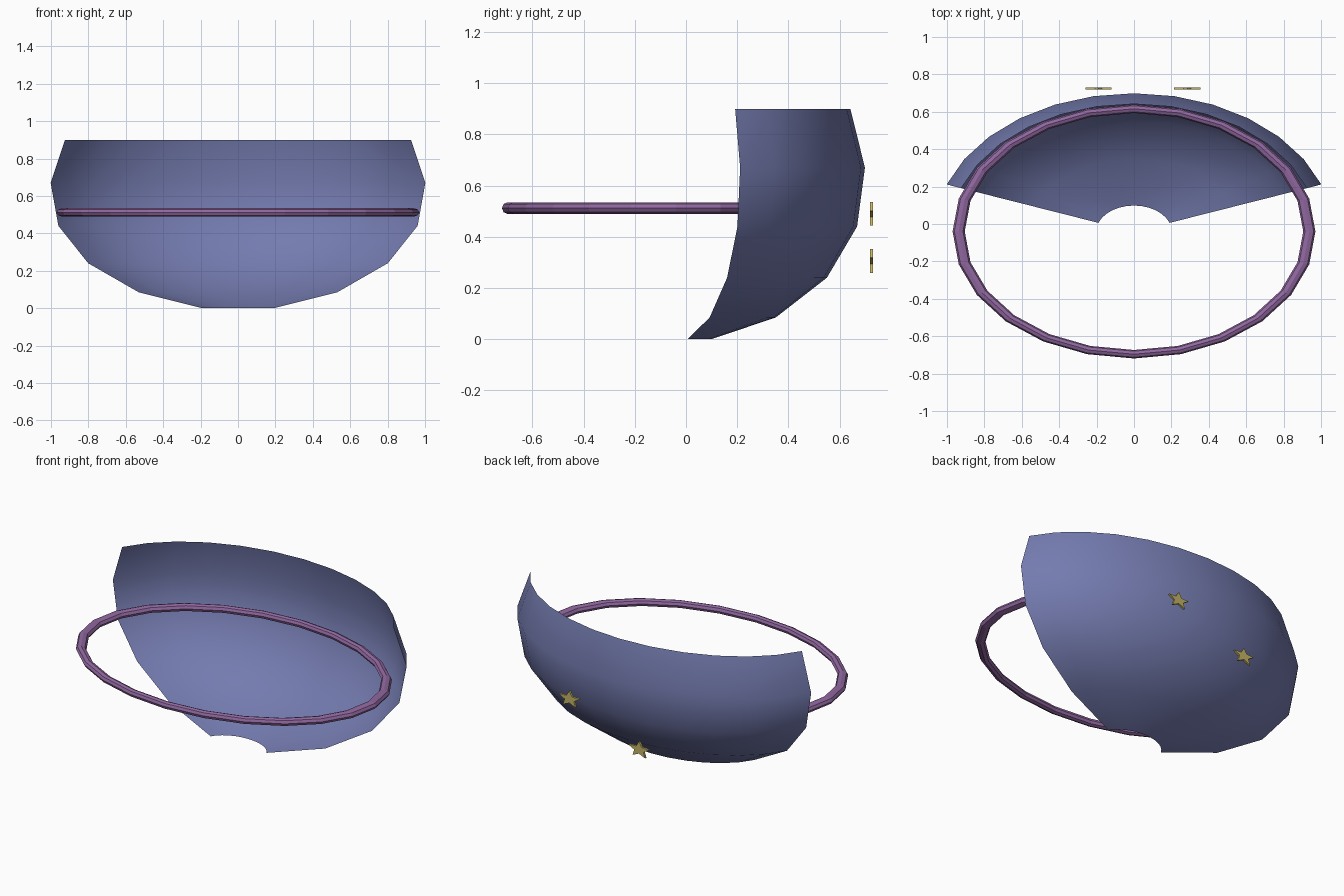
import bpy, bmesh, math
from mathutils import Vector

cube = bpy.data.objects.get("Cube")
if cube:
    bpy.data.objects.remove(cube, do_unlink=True)

DEPTH = 0.695      # everything is squashed front to back by this ratio
CENTRE_Y = -0.042


def material(name, rgb):
    lin = [((c / 255 + 0.055) / 1.055) ** 2.4 for c in rgb] + [1.0]
    m = bpy.data.materials.new(name)
    m.use_nodes = True
    m.diffuse_color = lin
    m.node_tree.nodes["Principled BSDF"].inputs["Base Color"].default_value = lin
    return m


def finish(name, bm, mat, smooth=False):
    mesh = bpy.data.meshes.new(name)
    bm.to_mesh(mesh)
    bm.free()
    obj = bpy.data.objects.new(name, mesh)
    bpy.context.collection.objects.link(obj)
    mesh.materials.append(mat)
    if smooth:
        bpy.ops.object.select_all(action='DESELECT')
        obj.select_set(True)
        bpy.context.view_layer.objects.active = obj
        bpy.ops.object.shade_smooth_by_angle(angle=math.radians(35))
    return obj


def bridge(bm, a, b, closed=False):
    n = len(a)
    for i in range(n if closed else n - 1):
        j = (i + 1) % n
        bm.faces.new((a[i], a[j], b[j], b[i]))


blue = material("slate blue", (116, 123, 175))
purple = material("dusty purple", (145, 104, 160))
gold = material("pale gold", (196, 180, 102))

# Curved shell: a bowl profile (radius, height) swept through the rear 140 degrees
profile = [(0.2025, 0.0), (0.565, 0.085), (0.852, 0.24),
           (1.022, 0.44), (1.066, 0.67), (0.984, 0.90)]
SEGS = 12
bm = bmesh.new()
rows = []
for r, z in profile:
    angles = [math.radians(20 + 140 * i / SEGS) for i in range(SEGS + 1)]
    rows.append([bm.verts.new((r * math.cos(t), CENTRE_Y + DEPTH * r * math.sin(t), z))
                 for t in angles])
for low, high in zip(rows, rows[1:]):
    bridge(bm, low, high)
finish("shell", bm, blue, smooth=True)

# Oval hoop: a flattened torus
MAJOR, MINOR = 0.9375, 0.0325
bm = bmesh.new()
rings = []
for i in range(24):
    t = math.tau * i / 24
    ring = []
    for k in range(8):
        p = math.tau * k / 8
        r = MAJOR + MINOR * math.cos(p)
        ring.append(bm.verts.new((r * math.cos(t), -0.04 + 0.7 * r * math.sin(t),
                                  0.512 + 0.7 * MINOR * math.sin(p))))
    rings.append(ring)
for i in range(24):
    bridge(bm, rings[i], rings[(i + 1) % 24], closed=True)
bmesh.ops.recalc_face_normals(bm, faces=bm.faces)
finish("hoop", bm, purple)


# Two small five-pointed stars floating behind the shell
def star(name, x, z):
    bm = bmesh.new()
    pts = []
    for i in range(10):
        r = 0.0735 if i % 2 == 0 else 0.033
        t = math.pi / 2 + math.pi * i / 5
        pts.append(bm.verts.new((x + r * math.cos(t), 0.718, z + 0.7 * r * math.sin(t))))
    face = bm.faces.new(pts)
    out = bmesh.ops.extrude_face_region(bm, geom=[face])
    moved = [g for g in out["geom"] if isinstance(g, bmesh.types.BMVert)]
    bmesh.ops.translate(bm, verts=moved, vec=Vector((0, 0.013, 0)))
    bmesh.ops.recalc_face_normals(bm, faces=bm.faces)
    finish(name, bm, gold)


star("left_star", 0.285, 0.485)
star("right_star", -0.19, 0.30)
